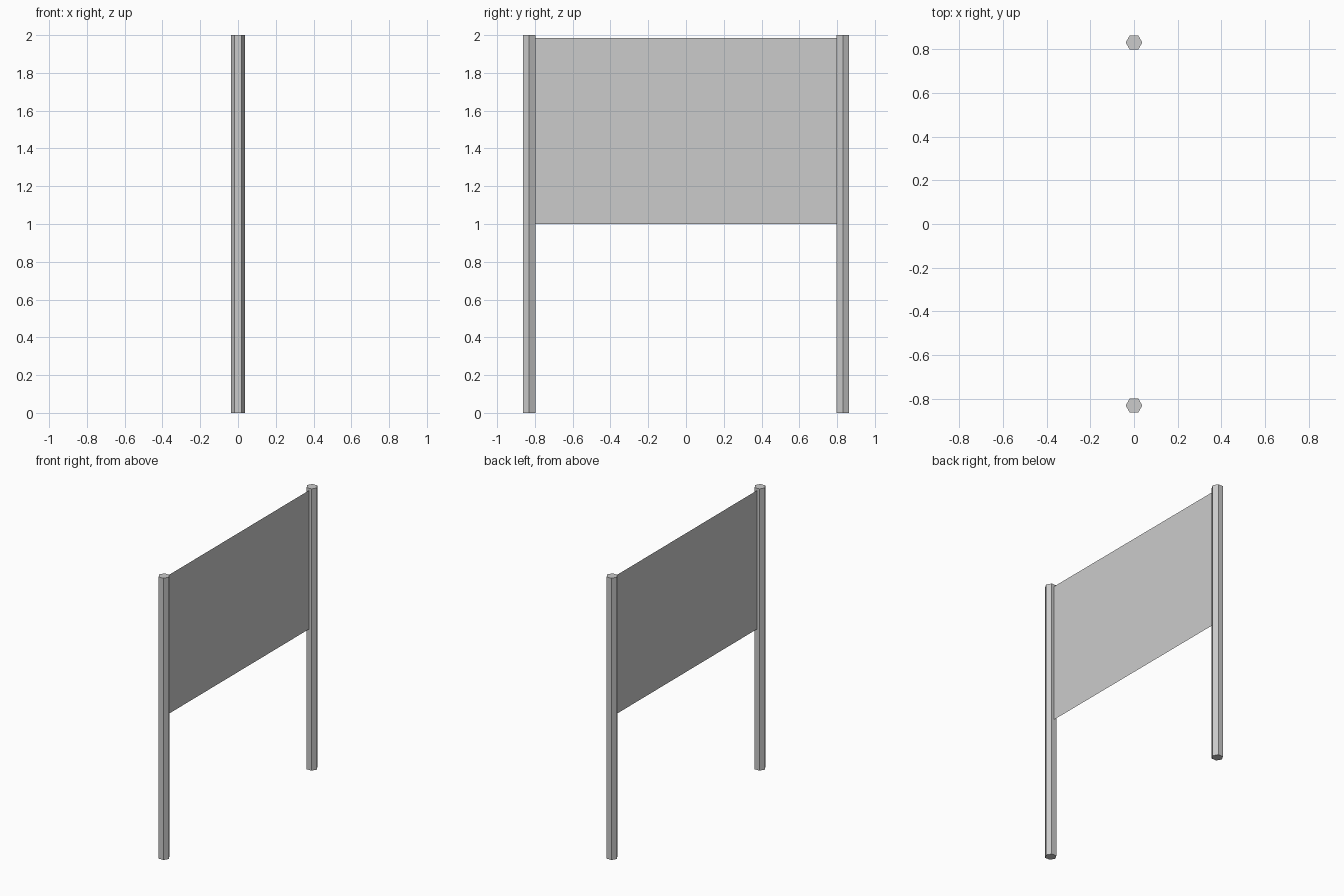
import bpy
from math import pi

if "Cube" in bpy.data.objects:
    bpy.data.objects.remove(bpy.data.objects["Cube"])

POST_Y, POST_R, HEIGHT = 0.83, 0.038, 2.0
PANEL_Y = POST_Y - POST_R * 3 ** 0.5 / 2   # inner flat of the hexagonal post
PANEL_Z0, PANEL_Z1 = 1.0, 1.985

# Two hexagonal posts, corners pointing along x
for name, side in (("front_post", -1), ("back_post", 1)):
    bpy.ops.mesh.primitive_cylinder_add(
        vertices=6, radius=POST_R, depth=HEIGHT,
        location=(0, side * POST_Y, HEIGHT / 2), rotation=(0, 0, pi / 6))
    bpy.context.object.name = name

# Thin sheet panel spanning the posts
mesh = bpy.data.meshes.new("sign_panel")
mesh.from_pydata([(0, -PANEL_Y, PANEL_Z0), (0, PANEL_Y, PANEL_Z0),
                  (0, PANEL_Y, PANEL_Z1), (0, -PANEL_Y, PANEL_Z1)],
                 [], [(0, 1, 2, 3)])
panel = bpy.data.objects.new("sign_panel", mesh)
bpy.context.collection.objects.link(panel)
